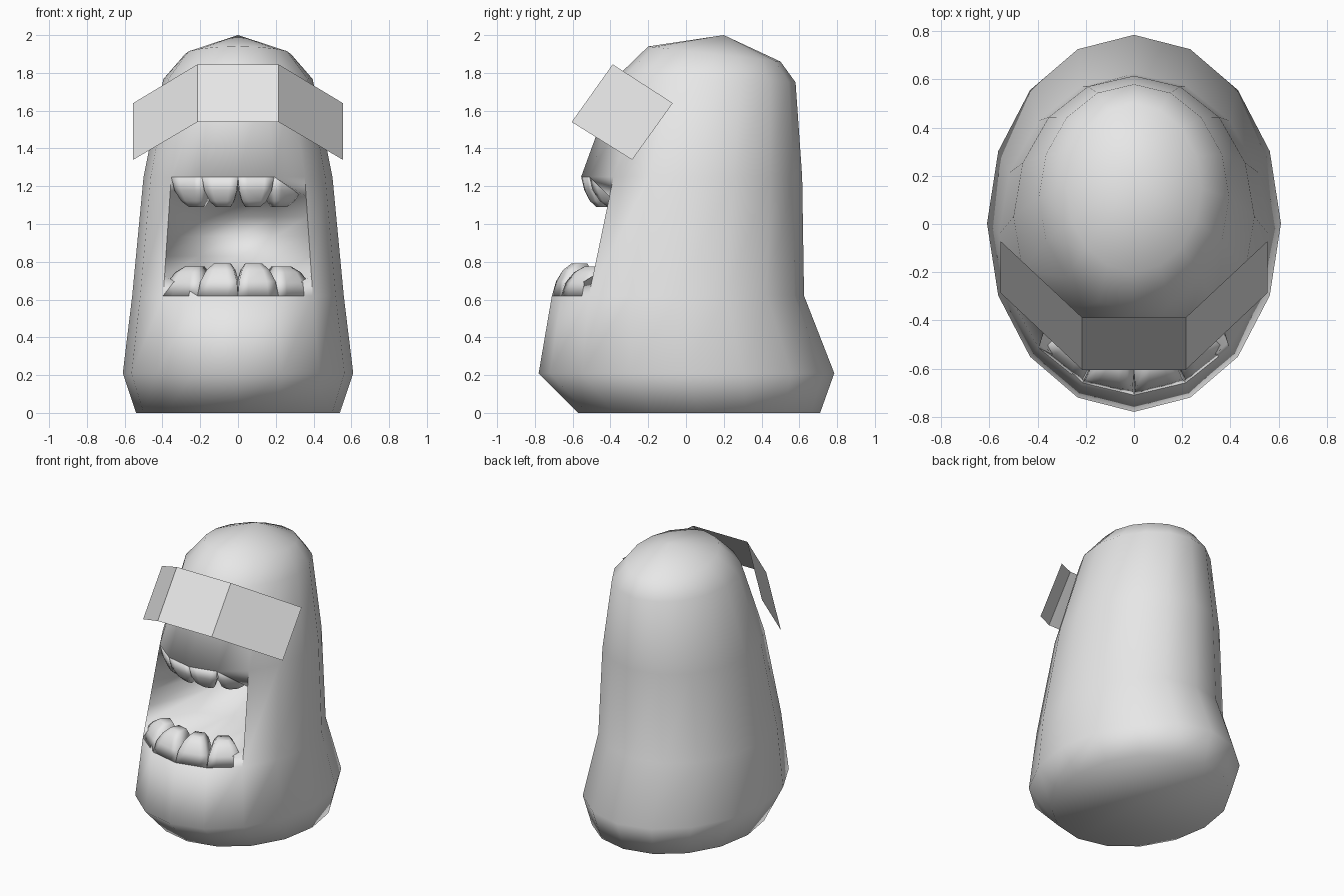
import bpy
import bmesh
from math import sin, cos, pi
from mathutils import Vector

old = bpy.data.objects.get("Cube")
if old:
    bpy.data.objects.remove(old, do_unlink=True)

grey = bpy.data.materials.new("light grey")
grey.use_nodes = True
grey.diffuse_color = (0.8, 0.8, 0.8, 1)
grey.node_tree.nodes["Principled BSDF"].inputs["Base Color"].default_value = (0.8, 0.8, 0.8, 1)

SIDES = 16
MOUTH = (-2, -1, 0, 1, 2)     # columns spanning the mouth, 0 is the front


def finish(name, bm, smooth=True, outward=True):
    if outward:
        bmesh.ops.recalc_face_normals(bm, faces=bm.faces[:])
    mesh = bpy.data.meshes.new(name)
    bm.to_mesh(mesh)
    bm.free()
    mesh.materials.append(grey)
    for poly in mesh.polygons:
        poly.use_smooth = smooth
    obj = bpy.data.objects.new(name, mesh)
    bpy.context.collection.objects.link(obj)
    return obj


# Body rings: half width, front y, back y, front z, back z
RINGS = [
    (0.54, -0.57, 0.71, 0.0, 0.0),
    (0.61, -0.78, 0.785, 0.21, 0.21),
    (0.56, -0.71, 0.625, 0.62, 0.62),
    (0.50, -0.555, 0.615, 1.25, 1.25),
    (0.395, -0.36, 0.58, 1.785, 1.75),
    (0.28, -0.20, 0.50, 1.94, 1.86),
]
LOWER, UPPER = 2, 3


def ring_point(ring, column):
    w, y0, y1, z0, z1 = RINGS[ring]
    a = 2 * pi * column / SIDES
    s = (1 - cos(a)) / 2
    return Vector((w * sin(a), y0 + (y1 - y0) * s, z0 + (z1 - z0) * s))


# Body with the mouth left open and a hollow pocket behind it
bm = bmesh.new()
rows = [[bm.verts.new(ring_point(r, c)) for c in range(SIDES)] for r in range(len(RINGS))]
for r in range(len(RINGS) - 1):
    for c in range(SIDES):
        if r == LOWER and c in (0, 1, SIDES - 1, SIDES - 2):
            continue
        n = (c + 1) % SIDES
        bm.faces.new((rows[r][c], rows[r][n], rows[r + 1][n], rows[r + 1][c]))
bm.faces.new(rows[0][::-1])
apex = bm.verts.new((0, 0.2, 2))
for c in range(SIDES):
    bm.faces.new((rows[-1][c], rows[-1][(c + 1) % SIDES], apex))

STEPS = 6
grid = []
for i in range(STEPS + 1):
    t = i / STEPS
    line = []
    for c in MOUTH:
        if i == 0:
            line.append(rows[LOWER][c])
        elif i == STEPS:
            line.append(rows[UPPER][c])
        elif abs(c) == 2:
            line.append(bm.verts.new(ring_point(LOWER, c).lerp(ring_point(UPPER, c), t)))
        else:
            p = ring_point(LOWER, c).lerp(ring_point(UPPER, c), t)
            p.y += (0.85 if c == 0 else 0.7) * sin(pi * t) ** 0.6
            line.append(bm.verts.new(p))
    grid.append(line)
for a, b in zip(grid, grid[1:]):
    for c in range(len(MOUTH) - 1):
        bm.faces.new((a[c], a[c + 1], b[c + 1], b[c]))
finish("body", bm)


# Teeth: rounded blocks that grow from a lip edge and lean inward
# sections: share of height, share of width, front inset, back inset
TOOTH = [(0, 1, 0, 0.15), (0.45, 0.9, 0.02, 0.17),
         (0.8, 0.68, 0.055, 0.17), (1, 0.42, 0.1, 0.16)]


def tooth(name, ring, column, height, depth):
    a, b = ring_point(ring, column), ring_point(ring, column + 1)
    mid, half = (a + b) / 2, (b - a) / 2
    inward = Vector((-half.y, half.x, 0)).normalized()
    if inward.y < 0:
        inward = -inward
    bm = bmesh.new()
    loops = []
    for h, w, front, back in TOOTH:
        up = Vector((0, 0, height * h))
        shape = ((-1, front), (-0.5, front - 0.015 * h), (0.5, front - 0.015 * h),
                 (1, front), (0.75, back), (-0.75, back))
        loops.append([bm.verts.new(mid + half * w * x + inward * d * depth + up)
                      for x, d in shape])
    for lo, hi in zip(loops, loops[1:]):
        for k in range(len(lo)):
            n = (k + 1) % len(lo)
            bm.faces.new((lo[k], lo[n], hi[n], hi[k]))
    bm.faces.new(loops[0][::-1])
    bm.faces.new(loops[-1])
    finish(name, bm)


for number, column in enumerate(MOUTH[:-1], 1):
    outer = column in (-2, 1)
    tooth(f"lower_tooth_{number}", LOWER, column, 0.155 if outer else 0.17, 1)
    tooth(f"upper_tooth_{number}", UPPER, column, -0.16, 0.75)

# Visor: a thin open strip bent around the face
bm = bmesh.new()
top, bottom = [], []
for side in (-1, 1):
    stations = [(0.555, -0.07, 1.64, -0.285, 1.34), (0.215, -0.388, 1.845, -0.605, 1.54)]
    for x, y1, z1, y0, z0 in stations[::-side]:
        top.append(bm.verts.new((side * x, y1, z1)))
        bottom.append(bm.verts.new((side * x, y0, z0)))
for k in range(3):
    bm.faces.new((bottom[k], bottom[k + 1], top[k + 1], top[k]))
finish("visor", bm, smooth=False, outward=False)
